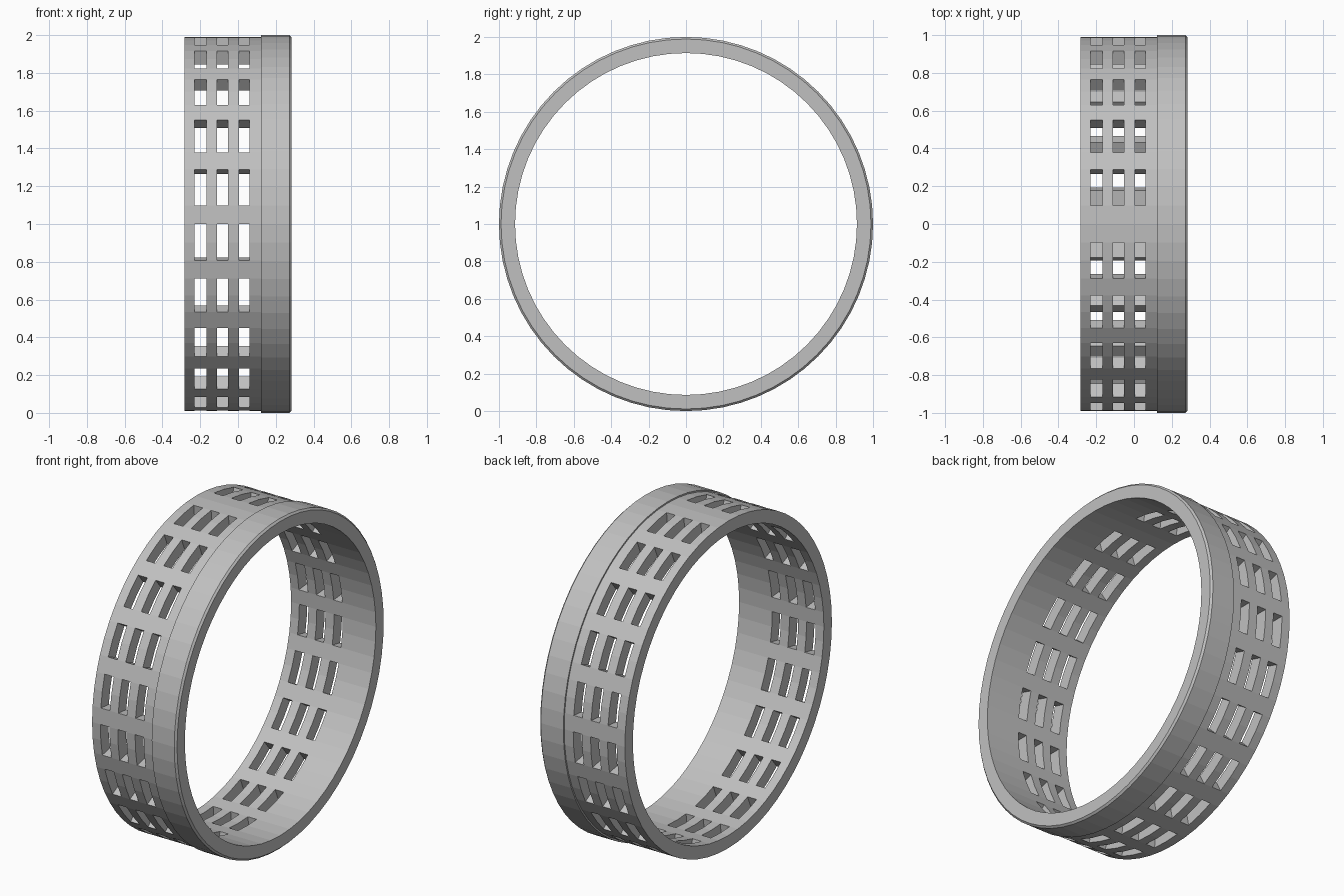
import bpy, bmesh, math

if "Cube" in bpy.data.objects:
    bpy.data.objects.remove(bpy.data.objects["Cube"])

SEGMENTS = 64
R_IN, R_BODY, R_LIP, CHAMFER = 0.914, 0.991, 1.0, 0.011
X_LEFT, X_LIP, X_RIGHT = -0.284, 0.122, 0.284
# x stations of the three slot rows
SLOTS = [(-0.229, -0.168), (-0.112, -0.054), (0.004, 0.062)]

# Closed cross-section as matching outer / inner stations: (x, outer radius)
stations = [(X_LEFT, R_BODY)]
for a, b in SLOTS:
    stations += [(a, R_BODY), (b, R_BODY)]
stations += [(X_LIP, R_BODY), (X_LIP, R_LIP),
             (X_RIGHT - CHAMFER, R_LIP), (X_RIGHT, R_LIP - CHAMFER)]
COLS = len(stations) - 1
SLOT_COLS = (1, 3, 5)


def is_open(seg, col):
    """Slots span two segments, ribs one; a double rib sits at the top."""
    k = (seg - 17) % SEGMENTS
    return 0 <= col < COLS and col in SLOT_COLS and k < 62 and k % 3 < 2


def is_solid(seg, col):
    return 0 <= col < COLS and not is_open(seg, col)


bm = bmesh.new()
outer, inner = [], []
for s in range(SEGMENTS):
    a = 2 * math.pi * s / SEGMENTS
    c, n = -math.cos(a), math.sin(a)
    outer.append([bm.verts.new((x, r * c, 1 + r * n)) for x, r in stations])
    ring = []
    for i, (x, r) in enumerate(stations):
        # the lip step shares one inner vertex
        same = i > 0 and stations[i - 1][0] == x
        ring.append(ring[-1] if same else bm.verts.new((x, R_IN * c, 1 + R_IN * n)))
    inner.append(ring)

for s in range(SEGMENTS):
    t = (s + 1) % SEGMENTS
    for col in range(COLS):
        if not is_solid(s, col):
            continue
        d = col + 1
        # outer and inner skins
        bm.faces.new((outer[s][col], outer[s][d], outer[t][d], outer[t][col]))
        if inner[s][col] is not inner[s][d]:
            bm.faces.new((inner[s][col], inner[t][col], inner[t][d], inner[s][d]))
        # rim faces and slot walls across the ring
        for nb, e in ((col - 1, col), (col + 1, d)):
            if not is_solid(s, nb):
                bm.faces.new((outer[s][e], outer[t][e], inner[t][e], inner[s][e]))
        # radial slot walls
        for nb, e in (((s - 1) % SEGMENTS, s), (t, t)):
            if is_open(nb, col):
                bm.faces.new((outer[e][col], outer[e][d], inner[e][d], inner[e][col]))

bmesh.ops.recalc_face_normals(bm, faces=bm.faces)
mesh = bpy.data.meshes.new("slotted_ring")
bm.to_mesh(mesh)
bm.free()

grey = bpy.data.materials.new("plain grey")
grey.diffuse_color = (0.53, 0.53, 0.53, 1)
grey.use_nodes = True
grey.node_tree.nodes["Principled BSDF"].inputs["Base Color"].default_value = grey.diffuse_color
mesh.materials.append(grey)
ring_obj = bpy.data.objects.new("slotted_ring", mesh)
bpy.context.collection.objects.link(ring_obj)
